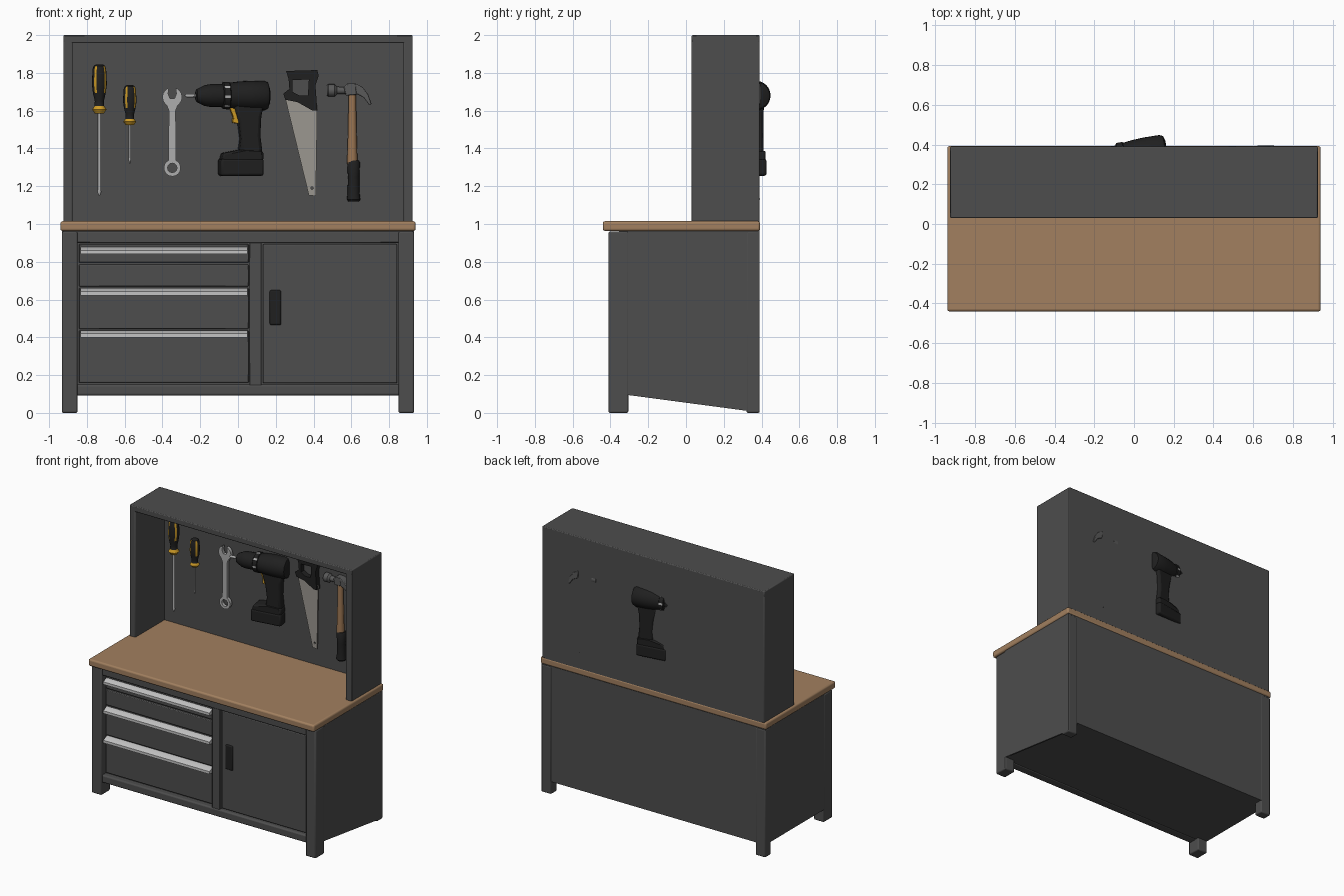
import bpy, bmesh, math
from mathutils import Matrix, Vector

if "Cube" in bpy.data.objects:
    bpy.data.objects.remove(bpy.data.objects["Cube"])


def material(name, r, g, b):
    m = bpy.data.materials.new(name)
    m.diffuse_color = (r, g, b, 1)
    m.use_nodes = True
    m.node_tree.nodes["Principled BSDF"].inputs["Base Color"].default_value = m.diffuse_color
    return m


GREY = material("dark_grey_paint", 0.075, 0.075, 0.075)
WOOD = material("worktop_wood", 0.36, 0.215, 0.115)
ALU = material("aluminium", 0.55, 0.55, 0.55)
BLACK = material("black_plastic", 0.014, 0.014, 0.014)
ORANGE = material("orange_yellow", 0.62, 0.33, 0.02)
STEEL = material("tool_steel", 0.42, 0.42, 0.42)
BLADE = material("saw_blade_grey", 0.33, 0.31, 0.28)
HANDLE = material("hammer_wood", 0.33, 0.18, 0.085)
HEAD = material("hammer_head_grey", 0.10, 0.10, 0.10)


def finish(name, bm, mats, bevel=0, segs=2):
    bmesh.ops.recalc_face_normals(bm, faces=bm.faces)
    me = bpy.data.meshes.new(name)
    bm.to_mesh(me)
    bm.free()
    ob = bpy.data.objects.new(name, me)
    bpy.context.collection.objects.link(ob)
    for m in mats:
        me.materials.append(m)
    if bevel:
        add_bevel(ob, bevel, segs)
    return ob


def add_bevel(ob, width, segs=2):
    b = ob.modifiers.new("bevel", 'BEVEL')
    b.width, b.segments, b.limit_method = width, segs, 'ANGLE'


def box(name, x0, x1, y0, y1, z0, z1, mat, bevel=0, segs=2):
    bm = bmesh.new()
    mtx = Matrix.Translation(((x0 + x1) / 2, (y0 + y1) / 2, (z0 + z1) / 2)) @ \
        Matrix.Diagonal((x1 - x0, y1 - y0, z1 - z0, 1))
    bmesh.ops.create_cube(bm, size=1, matrix=mtx)
    return finish(name, bm, [mat], bevel, segs)


def plate(name, outlines, y, half, mat, bevel=0):
    """Flat x-z outline (later outlines are holes) with thickness along y."""
    cu = bpy.data.curves.new(name, 'CURVE')
    cu.dimensions, cu.fill_mode, cu.extrude = '2D', 'BOTH', half
    for pts in outlines:
        sp = cu.splines.new('POLY')
        sp.points.add(len(pts) - 1)
        for p, (x, z) in zip(sp.points, pts):
            p.co = (x, z, 0, 1)
        sp.use_cyclic_u = True
    tmp = bpy.data.objects.new(name + "_outline", cu)
    bpy.context.collection.objects.link(tmp)
    me = bpy.data.meshes.new_from_object(
        tmp.evaluated_get(bpy.context.evaluated_depsgraph_get()))
    bpy.data.objects.remove(tmp)
    bm = bmesh.new()
    bm.from_mesh(me)
    bpy.data.meshes.remove(me)
    bmesh.ops.remove_doubles(bm, verts=bm.verts, dist=1e-5)
    bm.transform(Matrix.Translation((0, y, 0)) @ Matrix.Rotation(math.pi / 2, 4, 'X'))
    for f in bm.faces:
        f.material_index = 0
    return finish(name, bm, [mat], bevel)


def lathe(name, profile, origin, axis, mats, rule=None, n=20):
    """Revolve (radius, position) pairs round an x or z axis."""
    bm = bmesh.new()
    rings = []
    for r, t in profile:
        ring = []
        for i in range(n):
            a = 2 * math.pi * i / n
            c, s = r * math.cos(a), r * math.sin(a)
            v = Vector((t, c, s)) if axis == 'x' else Vector((c, s, t))
            ring.append(bm.verts.new(v + Vector(origin)))
        rings.append(ring)
    for k in range(len(rings) - 1):
        for i in range(n):
            j = (i + 1) % n
            f = bm.faces.new((rings[k][i], rings[k][j], rings[k + 1][j], rings[k + 1][i]))
            if rule:
                f.material_index = rule(k, i)
    bm.faces.new(rings[0])
    bm.faces.new(rings[-1])
    return finish(name, bm, mats)


def arc(cx, cz, r, a0, a1, n):
    return [(cx + r * math.cos(math.radians(a0 + (a1 - a0) * i / n)),
             cz + r * math.sin(math.radians(a0 + (a1 - a0) * i / n))) for i in range(n + 1)]


# cabinet: legs, carcass, front frame
for s, side in ((-1, "left"), (1, "right")):
    xs = sorted((s * 0.85, s * 0.933))
    box(side + "_front_leg", *xs, -0.41, -0.305, 0, 0.96, GREY, 0.008)
    box(side + "_back_leg", *xs, 0.32, 0.39, 0, 0.96, GREY, 0.008)
box("cabinet_body", -0.925, 0.925, -0.355, 0.388, 0.095, 0.965, GREY)
box("left_side_panel", -0.932, -0.92, -0.31, 0.385, 0.095, 0.965, GREY)
# right side panel with its sloping lower edge
bm = bmesh.new()
side_pts = [(-0.31, 0.095), (0.33, 0.01), (0.388, 0.01), (0.388, 0.965), (-0.31, 0.965)]
base = bm.faces.new([bm.verts.new((0.92, y, z)) for y, z in side_pts])
ext = bmesh.ops.extrude_face_region(bm, geom=[base])
bmesh.ops.translate(bm, vec=(0.012, 0, 0),
                    verts=[g for g in ext["geom"] if isinstance(g, bmesh.types.BMVert)])
finish("right_side_panel", bm, [GREY])
box("top_rail", -0.86, 0.86, -0.40, -0.33, 0.90, 0.96, GREY, 0.006)
box("bottom_rail", -0.86, 0.86, -0.40, -0.33, 0.092, 0.15, GREY, 0.01)
box("middle_post", 0.06, 0.125, -0.395, -0.33, 0.14, 0.91, GREY, 0.004)

# drawers with sloped aluminium pulls
for i, (z0, z1) in enumerate(((0.795, 0.893), (0.67, 0.785), (0.445, 0.66), (0.16, 0.435))):
    box(f"drawer_front_{i + 1}", -0.843, 0.057, -0.372, -0.34, z0, z1, GREY, 0.005)
for i, z in enumerate((0.84, 0.622, 0.40)):
    bm = bmesh.new()
    prof = [(-0.36, z + 0.037), (-0.375, z + 0.037), (-0.41, z + 0.02), (-0.41, z), (-0.36, z)]
    f = bm.faces.new([bm.verts.new((-0.835, y, h)) for y, h in prof])
    e = bmesh.ops.extrude_face_region(bm, geom=[f])
    bmesh.ops.translate(bm, vec=(0.885, 0, 0),
                        verts=[g for g in e["geom"] if isinstance(g, bmesh.types.BMVert)])
    finish(f"drawer_pull_{i + 1}", bm, [ALU])

# door and its black grip
box("door", 0.132, 0.843, -0.385, -0.34, 0.157, 0.893, GREY, 0.006)
box("door_grip", 0.168, 0.228, -0.394, -0.37, 0.465, 0.65, BLACK, 0.008)

# wooden worktop
box("worktop", -0.94, 0.94, -0.44, 0.392, 0.963, 1.015, WOOD, 0.012, 3)

# tool hutch
box("hutch_back", -0.90, 0.90, 0.377, 0.39, 1.01, 1.98, GREY)
box("hutch_left_side", -0.925, -0.875, 0.03, 0.39, 1.01, 1.995, GREY, 0.006)
box("hutch_right_side", 0.875, 0.925, 0.03, 0.39, 1.01, 1.995, GREY, 0.006)
box("hutch_top", -0.925, 0.925, 0.03, 0.39, 1.958, 2.0, GREY, 0.006)


# screwdrivers
def screwdriver(name, x, y, top, neck, tip, r, shaft):
    h = top - neck
    prof = [(0.45, 1), (0.75, 0.97), (0.9, 0.9), (0.95, 0.75), (1, 0.6), (0.85, 0.42),
            (0.6, 0.25), (0.65, 0.15), (0.95, 0.08), (0.6, 0)]
    lathe(name + "_handle", [(a * r, neck + b * h) for a, b in prof], (x, y, 0), 'z',
          [BLACK, ORANGE], lambda k, i: int(k >= 7 or (1 <= k <= 4 and i % 4 == 2)), 16)
    lathe(name + "_shaft", [(shaft, neck + 0.02), (shaft, tip + 0.03), (shaft * 1.2, tip + 0.02),
                            (shaft * 0.4, tip)], (x, y, 0), 'z', [STEEL], n=12)


screwdriver("large_screwdriver", -0.734, 0.285, 1.845, 1.585, 1.15, 0.04, 0.009)
screwdriver("small_screwdriver", -0.573, 0.305, 1.735, 1.525, 1.32, 0.036, 0.006)

# combination spanner
wx = -0.348
spanner = [(wx - 0.02, 1.34)] + [(wx - 0.018, 1.60)] + arc(wx, 1.672, 0.052, 235, 110, 8) + \
    [(wx - 0.022, 1.69), (wx - 0.012, 1.665), (wx + 0.012, 1.665), (wx + 0.022, 1.69)] + \
    arc(wx, 1.672, 0.052, 70, -55, 8) + [(wx + 0.018, 1.60), (wx + 0.02, 1.34)] + \
    arc(wx, 1.297, 0.045, 62, -242, 18)
plate("spanner", [spanner, arc(wx, 1.297, 0.025, 0, 330, 11)], 0.35, 0.012, STEEL)

# power drill, turned slightly so the rear sinks into the back panel
dy, dz = 0.352, 1.68
drill = [
    lathe("drill_body", [(0.06, -0.09), (0.068, -0.045), (0.074, 0), (0.078, 0.06), (0.078, 0.14),
                         (0.07, 0.158), (0.045, 0.167)], (0, dy, dz), 'x', [BLACK], n=24),
    lathe("drill_collar", [(0.064, -0.085), (0.072, -0.08), (0.073, -0.05), (0.066, -0.045)],
          (0, dy, dz), 'x', [BLACK, STEEL], lambda k, i: int(k == 1 and i % 4 == 0), 32),
    lathe("drill_chuck", [(0.022, -0.228), (0.034, -0.222), (0.055, -0.18), (0.06, -0.15),
                          (0.06, -0.085)], (0, dy, dz), 'x', [BLACK], n=20),
    lathe("drill_bit", [(0.005, -0.285), (0.01, -0.275), (0.01, -0.22)], (0, dy, dz), 'x',
          [STEEL], n=10),
    plate("drill_handle", [[(-0.03, 1.64), (0.135, 1.64), (0.12, 1.57), (0.115, 1.47),
                            (0.127, 1.37), (0.0, 1.37), (0.012, 1.45), (0.0, 1.54)]],
          dy, 0.046, BLACK, 0.016),
    box("drill_battery", -0.10, 0.13, dy - 0.06, dy + 0.06, 1.255, 1.345, BLACK, 0.012),
    plate("drill_foot", [[(-0.095, 1.335), (-0.085, 1.375), (0.0, 1.392), (0.128, 1.385),
                          (0.128, 1.335)]], dy, 0.055, BLACK, 0.01),
    plate("drill_trigger", [[(-0.045, 1.615), (0.01, 1.615), (0.01, 1.53), (-0.03, 1.535),
                             (-0.028, 1.57)]], dy, 0.02, ORANGE, 0.005),
]
pivot = Vector((0.02, dy, 0))
turn = Matrix.Translation(pivot) @ Matrix.Rotation(math.radians(9), 4, 'Z') @ \
    Matrix.Translation(-pivot)
for ob in drill:
    ob.data.transform(turn)

# hand saw
plate("saw_blade", [[(0.25, 1.665), (0.42, 1.63), (0.412, 1.148), (0.375, 1.152)],
                    arc(0.392, 1.19, 0.007, 0, 315, 7)], 0.355, 0.004, BLADE)
plate("saw_handle", [[(0.255, 1.81), (0.42, 1.815), (0.427, 1.785), (0.41, 1.735), (0.42, 1.60),
                      (0.395, 1.60), (0.315, 1.645), (0.25, 1.658), (0.24, 1.69), (0.272, 1.715),
                      (0.268, 1.765)],
                     [(0.288, 1.762), (0.375, 1.765), (0.37, 1.68), (0.325, 1.68), (0.288, 1.70)]],
      0.355, 0.02, BLACK)

# claw hammer
hy = 0.36
lathe("hammer_face", [(0.028, 0.472), (0.033, 0.478), (0.033, 0.512), (0.02, 0.525),
                      (0.018, 0.575)], (0, hy, 1.707), 'x', [HEAD], n=16)
plate("hammer_eye", [[(0.56, 1.725), (0.58, 1.745), (0.622, 1.745), (0.635, 1.735),
                      (0.63, 1.685), (0.57, 1.68)]], hy, 0.028, HEAD, 0.005)
plate("hammer_claw", [[(0.62, 1.745), (0.66, 1.725), (0.69, 1.685), (0.707, 1.635),
                       (0.695, 1.63), (0.665, 1.67), (0.625, 1.69)]], hy, 0.036, HEAD, 0.004)
lathe("hammer_handle", [(0.02, 1.69), (0.021, 1.60), (0.024, 1.45), (0.028, 1.32)],
      (0.605, hy - 0.005, 0), 'z', [HANDLE], n=16)
lathe("hammer_grip", [(0.028, 1.335), (0.034, 1.325), (0.03, 1.25), (0.032, 1.16),
                      (0.036, 1.13), (0.028, 1.12)], (0.612, hy - 0.005, 0), 'z', [BLACK], n=16)

# smooth shading with sharp edges kept
for ob in bpy.context.scene.objects:
    ob.select_set(True)
    bpy.context.view_layer.objects.active = ob
bpy.ops.object.shade_smooth_by_angle(angle=math.radians(35))
